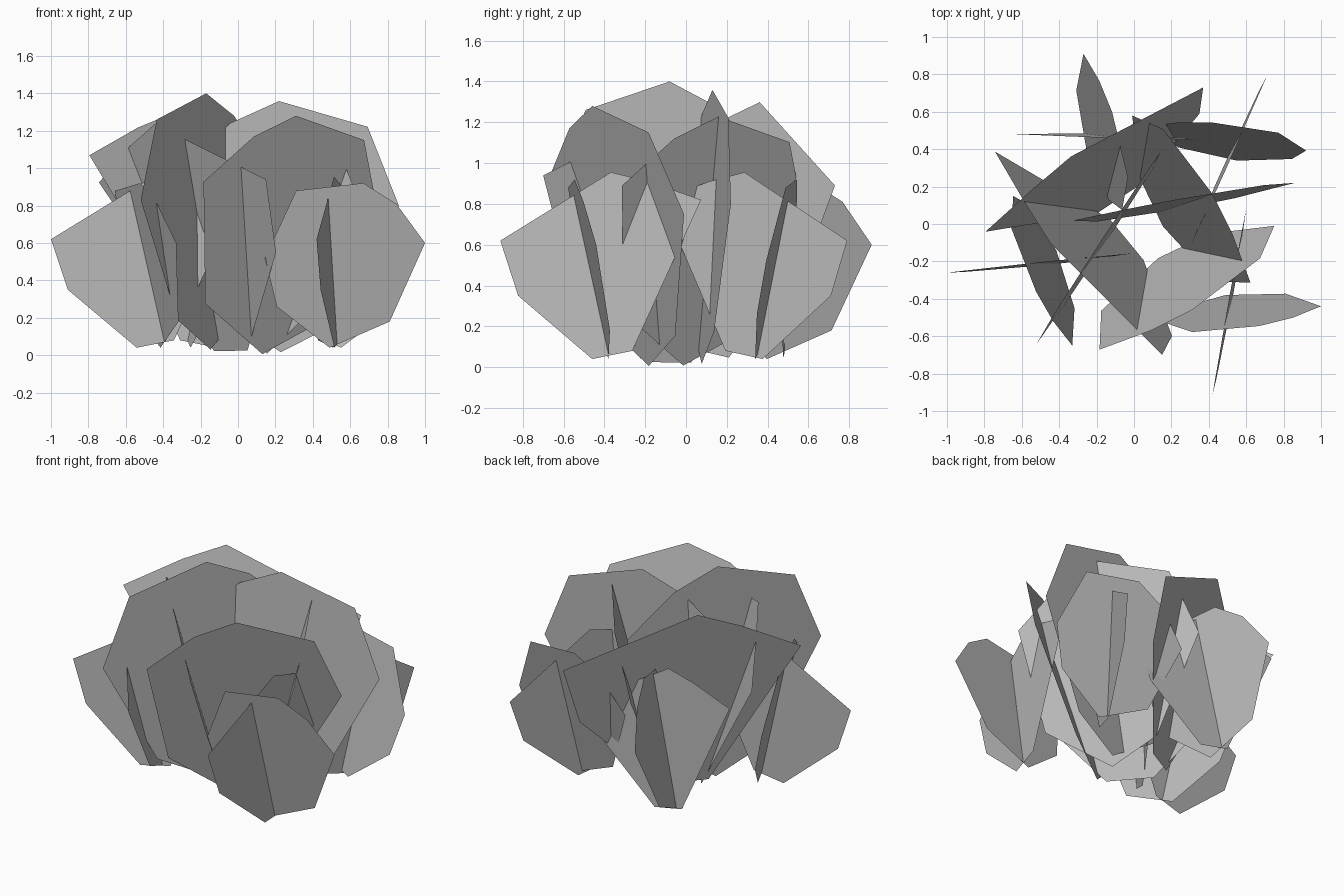
import bpy, bmesh
from math import radians, sin, cos

# Remove the default cube
cube = bpy.data.objects.get("Cube")
if cube:
    bpy.data.objects.remove(cube, do_unlink=True)

# One plain grey for every leaf sheet
grey = bpy.data.materials.new("plain_grey")
grey.use_nodes = True
colour = (0.5, 0.5, 0.5, 1)
grey.diffuse_color = colour
for node in grey.node_tree.nodes:
    if node.type == "BSDF_PRINCIPLED":
        node.inputs["Base Color"].default_value = colour

# Sheet outlines as (distance from the tip, height), tip first
POINTED = [(0, .62), (.09, .35), (.46, .04), (.66, .08), (1, .82),
           (.74, .91), (.55, .955)]
SMALL_ROUND = [(0, .6), (.18, .18), (.5, .04), (.79, .26), (.86, .52),
               (.7, .88), (.34, .92), (.16, .81)]
LARGE_ROUND = [(0, .81), (.34, .17), (.66, .01), (1.1, .3), (1.23, 1),
               (.93, 1.26), (.66, 1.38), (.17, 1.24)]


def leaf_sheet(name, outline, tip, heading, lean=0.0, scale=1.0, spin=0.0):
    """Build one flat sheet that starts at the tip, runs along the heading,
    is spun in its own plane and leans to the left as it rises."""
    angle, turn = radians(heading), radians(spin)
    along_x, along_y = cos(angle), sin(angle)
    tip_x, tip_y, tip_z = tip
    bm = bmesh.new()
    corners = []
    for distance, height in outline:
        out = distance * scale
        up = (height - outline[0][1]) * scale
        run = out * cos(turn) - up * sin(turn)
        rise = out * sin(turn) + up * cos(turn)
        side = lean * rise
        corners.append(bm.verts.new((
            tip_x + along_x * run - along_y * side,
            tip_y + along_y * run + along_x * side,
            tip_z + rise)))
    bm.faces.new(corners)
    bm.normal_update()
    mesh = bpy.data.meshes.new(name)
    bm.to_mesh(mesh)
    bm.free()
    mesh.materials.append(grey)
    sheet = bpy.data.objects.new(name, mesh)
    bpy.context.collection.objects.link(sheet)


# Four outer tufts, each an upright sheet crossed by a leaning one
TUFT_TURN = 107
OUTER_LEAN = .21
tufts = {
    "front_left": ((.42, -.91, .62), (1, -.44, .6), 79.5),
    "front_right": ((-1, -.26, .62), (-.33, -.65, .6), 5.7),
    "back_left": ((.71, .79, .62), (.07, .52, .6), 245.6),
    "back_right": ((.35, .45, .62), (-.27, .91, .6), 178),
}
for place, (upright_tip, leaning_tip, heading) in tufts.items():
    leaf_sheet(place + "_upright_leaf", POINTED, upright_tip, heading, .02)
    leaf_sheet(place + "_leaning_leaf", SMALL_ROUND, leaning_tip,
               heading + TUFT_TURN, OUTER_LEAN)

# Tall upright sheets in the middle
leaf_sheet("right_tall_leaf", LARGE_ROUND, (-.52, -.64, .83), 57, .02)
leaf_sheet("left_tall_leaf", LARGE_ROUND, (.86, .22, .8), 190, -.04, .98)

# Large round sheets that lean outward
leaf_sheet("front_round_leaf", LARGE_ROUND, (.75, -.01, .75), 213, .26, .93)
leaf_sheet("back_round_leaf", LARGE_ROUND, (-.01, .58, .72), -57, .26, .89)

# Wide pointed sheets that lean outward
leaf_sheet("back_wide_leaf", POINTED, (.37, .73, .89), 215.5, -.27, 1.38, -4)
leaf_sheet("right_wide_leaf", POINTED, (.15, -.7, .94), 129.6, .27, 1.38, -12)
